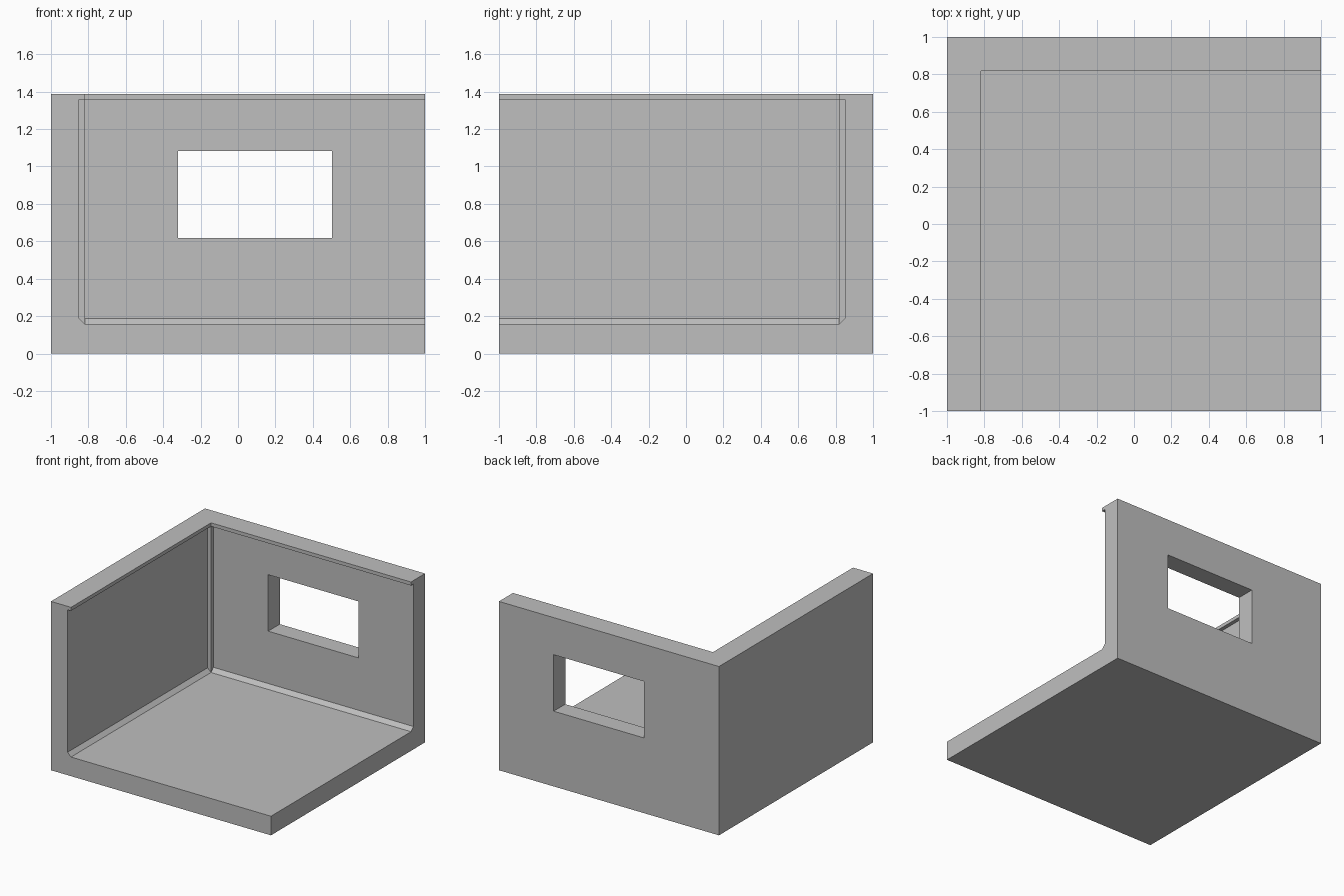
import bpy
import bmesh
from mathutils import Vector

if "Cube" in bpy.data.objects:
    bpy.data.objects.remove(bpy.data.objects["Cube"], do_unlink=True)

HEIGHT = 1.387
FLOOR = 0.157          # top of the floor slab
WALL = 0.849           # inner wall faces
LIP = 0.818            # inner edge of lip, skirting and post
LIP_Z = 1.358
SKIRT_Z = 0.188

grey = bpy.data.materials.new("plaster_grey")
grey.use_nodes = True
colour = (0.52, 0.52, 0.52, 1)
grey.diffuse_color = colour
grey.node_tree.nodes["Principled BSDF"].inputs["Base Color"].default_value = colour


def finish(name, bm):
    bmesh.ops.recalc_face_normals(bm, faces=bm.faces)
    mesh = bpy.data.meshes.new(name)
    bm.to_mesh(mesh)
    bm.free()
    mesh.materials.append(grey)
    obj = bpy.data.objects.new(name, mesh)
    bpy.context.collection.objects.link(obj)
    return obj


def box(name, low, high):
    low, high = Vector(low), Vector(high)
    bm = bmesh.new()
    bmesh.ops.create_cube(bm, size=1)
    bmesh.ops.scale(bm, vec=high - low, verts=bm.verts)
    bmesh.ops.translate(bm, vec=(low + high) / 2, verts=bm.verts)
    return finish(name, bm)


# Two walls and floor: wall profile swept around a mitred corner
profile = [(1, 0), (1, HEIGHT), (LIP, HEIGHT), (LIP, LIP_Z),
           (WALL, LIP_Z), (WALL, SKIRT_Z), (LIP, FLOOR)]
bm = bmesh.new()
front = [bm.verts.new((-d, -1, z)) for d, z in profile]
corner = [bm.verts.new((-d, d, z)) for d, z in profile]
side = [bm.verts.new((1, d, z)) for d, z in profile]
for a, b in ((front, corner), (corner, side)):
    for i in range(len(profile) - 1):
        bm.faces.new((a[i], a[i + 1], b[i + 1], b[i]))
bottom = bm.verts.new((1, -1, 0))
top = bm.verts.new((1, -1, FLOOR))
bm.faces.new((front[-1], corner[-1], side[-1], top))
bm.faces.new((front[0], corner[0], side[0], bottom))
for end in (front, side):
    bm.faces.new(end + [top, bottom])
room = finish("room_shell", bm)

# Window opening in the back wall
cutter = box("window_cutter", (-0.32, 0.7, 0.618), (0.503, 1.2, 1.082))
cutter.hide_render = True
cutter.hide_viewport = True
cut = room.modifiers.new("window", "BOOLEAN")
cut.operation = "DIFFERENCE"
cut.solver = "EXACT"
cut.object = cutter

# Square post in the inner corner
box("corner_post", (-WALL, LIP, FLOOR), (-LIP, WALL, LIP_Z))
